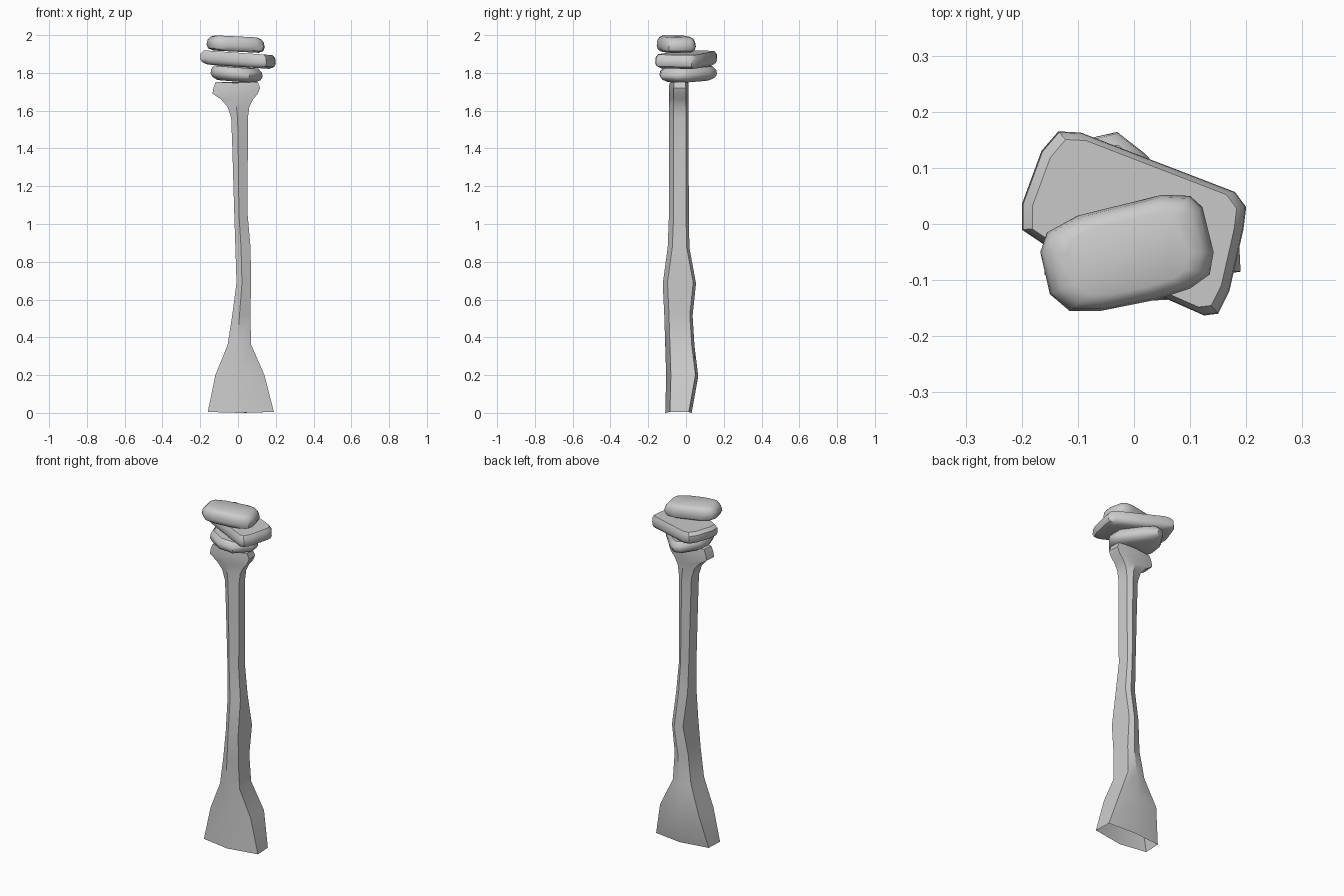
import bpy, math


def loft(name, rings, cap_bottom=True, angle=35):
    """Skin a list of equal-length rings and cap the ends."""
    n = len(rings[0])
    verts = [p for ring in rings for p in ring]
    faces = []
    for r in range(len(rings) - 1):
        for i in range(n):
            j = (i + 1) % n
            faces.append((r * n + i, r * n + j, (r + 1) * n + j, (r + 1) * n + i))
    top = (len(rings) - 1) * n
    faces.append(tuple(range(top, top + n)))
    if cap_bottom:
        faces.append(tuple(reversed(range(n))))
    mesh = bpy.data.meshes.new(name)
    mesh.from_pydata(verts, [], faces)
    obj = bpy.data.objects.new(name, mesh)
    bpy.context.collection.objects.link(obj)
    bpy.ops.object.select_all(action='DESELECT')
    obj.select_set(True)
    bpy.context.view_layer.objects.active = obj
    bpy.ops.object.shade_smooth_by_angle(angle=math.radians(angle))
    return obj


# Column: z, left, right, front, back; each ring is a flattened hexagon
sections = [
    (0.005, -0.16, 0.19, -0.11, 0.03),
    (0.20, -0.12, 0.14, -0.105, 0.065),
    (0.36, -0.055, 0.07, -0.11, 0.045),
    (0.52, -0.03, 0.065, -0.115, 0.035),
    (0.69, -0.008, 0.07, -0.123, 0.053),
    (0.88, -0.014, 0.066, -0.097, 0.018),
    (1.06, -0.02, 0.05, -0.09, 0.015),
    (1.40, -0.03, 0.052, -0.09, 0.014),
    (1.56, -0.036, 0.052, -0.09, 0.014),
    (1.62, -0.055, 0.06, -0.09, 0.014),
    (1.66, -0.09, 0.08, -0.09, 0.014),
    (1.69, -0.135, 0.105, -0.09, 0.014),
    (1.72, -0.13, 0.117, -0.09, 0.014),
    (1.752, -0.118, 0.105, -0.088, 0.012),
]


def column_ring(z, l, r, f, b):
    m = (l + r) / 2
    return [(l, f + 0.02, z), (m - 0.01, f, z - 0.005), (r, f + 0.025, z),
            (r - 0.005, b - 0.015, z), (m + 0.01, b, z - 0.005), (l + 0.005, b - 0.02, z)]


loft("column", [column_ring(*s) for s in sections], cap_bottom=False, angle=30)


def stone(name, outline, levels, tilt_x=0.0, tilt_y=0.0):
    """Rounded slab: outline scaled about its middle at each (scale, z)."""
    cx = sum(p[0] for p in outline) / len(outline)
    cy = sum(p[1] for p in outline) / len(outline)
    rings = []
    for s, z in levels:
        rings.append([(cx + (x - cx) * s, cy + (y - cy) * s,
                       z + tilt_x * (x - cx) * s + tilt_y * (y - cy) * s)
                      for x, y in outline])
    loft(name, rings, angle=40)


# Stacked stones, outlines counter-clockwise from above
stone("lower_stone",
      [(-0.145, -0.02), (-0.12, -0.09), (-0.03, -0.14), (0.06, -0.135), (0.13, -0.05),
       (0.125, 0.01), (0.02, 0.125), (-0.03, 0.164), (-0.07, 0.155), (-0.135, 0.06)],
      [(0.72, 1.757), (0.93, 1.772), (1.0, 1.79), (0.98, 1.812), (0.85, 1.832)],
      -0.07, 0.02)

stone("middle_stone",
      [(-0.2, -0.01), (-0.16, -0.037), (0.05, -0.13), (0.125, -0.163), (0.15, -0.16),
       (0.17, -0.12), (0.195, -0.01), (0.2, 0.03), (0.18, 0.057), (0.05, 0.107),
       (-0.095, 0.163), (-0.135, 0.165), (-0.165, 0.13), (-0.2, 0.035)],
      [(0.82, 1.832), (0.96, 1.844), (1.0, 1.86), (0.99, 1.888), (0.91, 1.906)],
      -0.07, 0.0)

stone("upper_stone",
      [(-0.167, -0.05), (-0.15, -0.125), (-0.115, -0.155), (-0.06, -0.155), (0.04, -0.135),
       (0.10, -0.115), (0.135, -0.09), (0.142, -0.05), (0.122, 0.03), (0.10, 0.05),
       (0.05, 0.052), (-0.10, 0.015), (-0.155, -0.015)],
      [(0.78, 1.912), (0.94, 1.922), (1.0, 1.942), (0.96, 1.968), (0.86, 1.985), (0.7, 1.993)],
      -0.05, 0.0)
